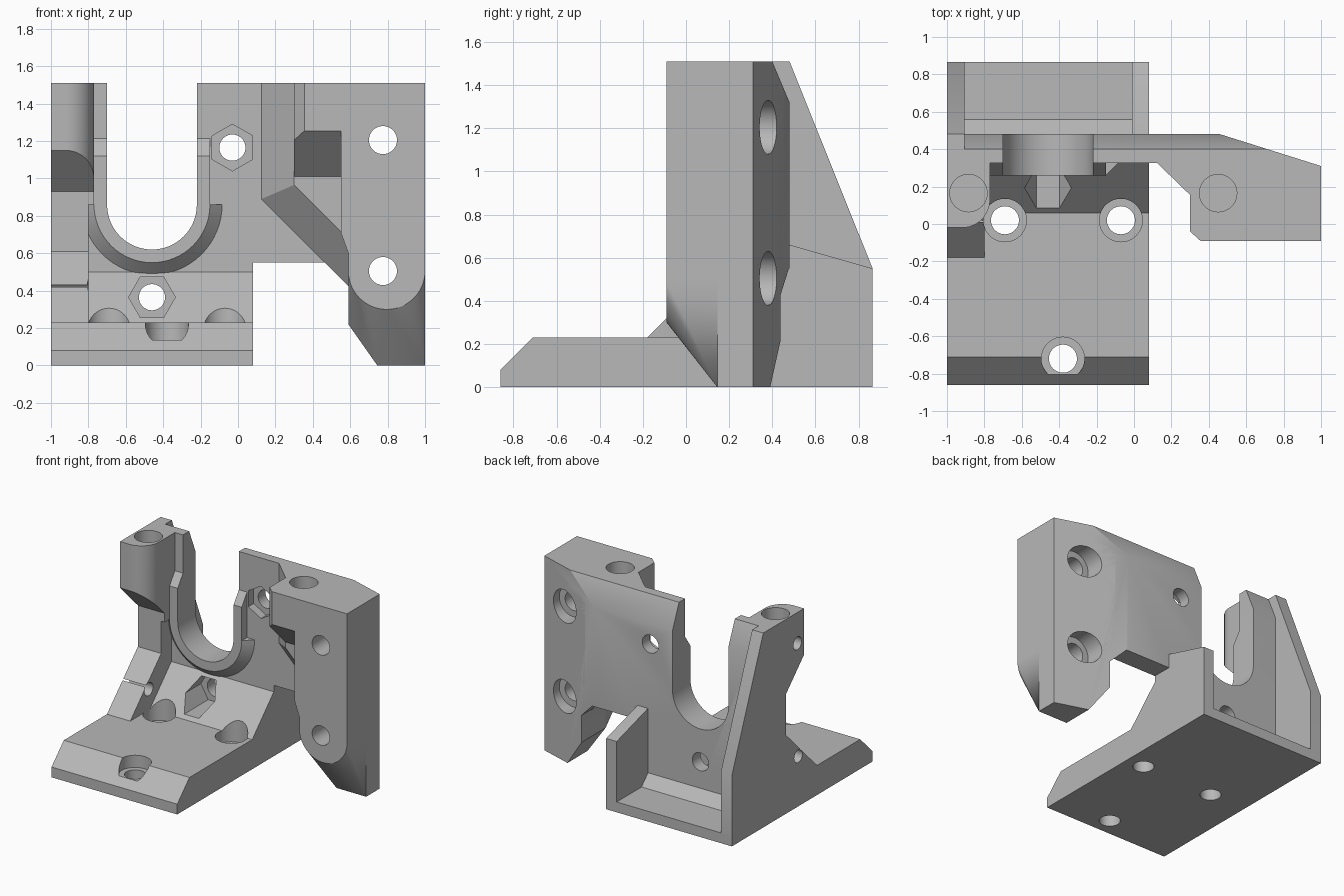
import bpy
import bmesh
from math import cos, sin, pi, radians

if "Cube" in bpy.data.objects:
    bpy.data.objects.remove(bpy.data.objects["Cube"])

grey = bpy.data.materials.new("light grey plastic")
grey.use_nodes = True
grey.diffuse_color = (0.48, 0.48, 0.48, 1)
grey.node_tree.nodes["Principled BSDF"].inputs["Base Color"].default_value = grey.diffuse_color

parts, cutters = [], []


def place(axis, p, h):
    """Put a 2D point at height h along an axis."""
    u, v = p
    return {"x": (h, u, v), "y": (u, h, v), "z": (u, v, h)}[axis]


def finish(name, bm, group):
    bmesh.ops.recalc_face_normals(bm, faces=bm.faces)
    mesh = bpy.data.meshes.new(name)
    bm.to_mesh(mesh)
    bm.free()
    mesh.materials.append(grey)
    obj = bpy.data.objects.new(name, mesh)
    bpy.context.collection.objects.link(obj)
    group.append(obj)
    return obj


def loft(name, axis, first, lo, second, hi, group=parts):
    bm = bmesh.new()
    a = [bm.verts.new(place(axis, p, lo)) for p in first]
    b = [bm.verts.new(place(axis, p, hi)) for p in second]
    bm.faces.new(a)
    bm.faces.new(b)
    for i in range(len(a)):
        j = (i + 1) % len(a)
        bm.faces.new((a[i], a[j], b[j], b[i]))
    return finish(name, bm, group)


def prism(name, axis, outline, lo, hi, group=parts):
    return loft(name, axis, outline, lo, outline, hi, group)


def arc(cx, cy, r, start, end, steps=32):
    angles = [radians(start + (end - start) * i / steps) for i in range(steps + 1)]
    return [(cx + r * cos(t), cy + r * sin(t)) for t in angles]


def hole(axis, u, v, r, lo, hi, sides=40, turn=0):
    ring = arc(u, v, r, turn, turn + 360, sides)[:-1]
    return prism("cutter", axis, ring, lo, hi, cutters)


# Base with chamfered front, wedge under the wall and thin rear floor
base = prism("base", "x", [
    (-.86, 0), (.865, 0), (.865, .08), (.56, .08), (.48, .16), (.48, .505),
    (.33, .505), (.06, .23), (-.71, .23), (-.86, .08)], -1, .08)

# Upright wall
wall = prism("wall", "y", [
    (-1, 0), (.08, 0), (.08, .55), (.47, .55), (.59, .43), (.59, .22),
    (.745, 0), (1, 0), (1, 1.51), (-1, 1.51)], .325, .48)

# Rear gussets
prism("right_gusset", "x", [
    (.4, 0), (.865, 0), (.865, .55), (.48, 1.51), (.4, 1.51)], -1, -.905)
prism("left_gusset", "x", [
    (.4, 0), (.865, 0), (.865, .55), (.48, .66), (.4, .66)], -.01, .08)

# Rib and rounded screw boss
rib = prism("rib", "x", [
    (-.18, .1), (.33, .1), (.33, 1), (.2, 1), (.2, .61), (-.18, .23)], -1, -.8)
boss = prism("boss", "z", [(-1, .35), (-1, -.02)]
             + arc(-.92, .13, .15, -90, 0, 12) + [(-.77, .35)], .86, 1.51)

# Raised lip around the slot
SX, SZ = -.46, .86
lip_arc = loft("lip_arc", "y", arc(SX, SZ, .31, 180, 360), .26,
               arc(SX, SZ, .38, 180, 360), .33)
lip_sides = prism("lip_sides", "x", [
    (.26, SZ), (.26, 1.12), (.33, 1.22), (.33, SZ)], SX - .31, SX + .31)

# Side block: chamfered pad, overhanging head, column and sloped toe
pad = loft("block_pad", "y",
           [(.125, 1.51), (.125, .89), (.7, .315), (.7, 1.51)], .325,
           [(.3, 1.51), (.3, .965), (.7, .565), (.7, 1.51)], .155)
head = prism("block_head", "z", [
    (.3, .325), (.3, -.04), (.355, -.09), (.6, -.09), (.6, .325)], .97, 1.51)
side = [(1, 1.51), (.55, 1.51), (.55, .71), (.59, .6)]
column = prism("block_column", "y", side + [(.59, .505), (1, .505)], -.09, .145)
column_back = prism("block_column_back", "y",
                    side + [(.59, .22), (.745, 0), (1, 0)], .145, .48)
bm = bmesh.new()
for p in arc(.795, .505, .205, 180, 360):
    bm.verts.new(place("y", p, -.09))
for p in [(.59, .505), (.59, .22), (.745, 0), (1, 0), (1, .505)]:
    bm.verts.new(place("y", p, .145))
bmesh.ops.convex_hull(bm, input=bm.verts)
toe = finish("block_toe", bm, parts)

# Cutters: U slot, rear slant, top chamfer, overhang undersides
slot = prism("cutter", "y", [(SX - .24, 2)] + arc(SX, SZ, .24, 180, 360)
             + [(SX + .24, 2)], .1, .7, cutters)
slant = prism("cutter", "z", [(.46, .48), (1.1, .2785), (1.1, .6), (.46, .6)],
              -.1, 1.7, cutters)
top_cut = prism("cutter", "x", [
    (.488, 1.301), (.392, 1.529), (.6, 1.529), (.6, 1.301)], -.905, 1.1, cutters)
head_cut = prism("cutter", "x", [(.155, 1.01), (.155, .9), (-.3, .9), (-.3, 1.465)],
                 .2, .55, cutters)
boss_cut = prism("cutter", "x", [(.2, .93), (.2, .8), (-.3, .8), (-.3, 1.43)],
                 -1.1, -.7, cutters)

# Cutters: screw holes, counterbores and nut pockets
base_holes = []
for x, y in [(-.69, .02), (-.07, .02), (-.38, -.72)]:
    base_holes += [hole("z", x, y, .075, -.1, .3), hole("z", x, y, .115, .135, .6)]
low_nut = [hole("y", -.46, .365, .07, 0, .7), hole("y", -.46, .365, .125, 0, .38, 6)]
high_nut = [hole("y", -.03, 1.165, .07, .2, .7),
            hole("y", -.03, 1.165, .125, .2, .39, 6, 30)]
block_holes = []
for z in (1.205, .505):
    block_holes += [hole("y", .775, z, .075, -.3, .7), hole("y", .775, z, .125, .27, .7)]
boss_hole = hole("z", -.885, .165, .1, 1.2, 1.6)
head_hole = hole("z", .45, .165, .1, 1.27, 1.6)
boss_side = hole("x", .06, 1.27, .05, -1.1, -.885)
rib_side = hole("x", .05, .39, .05, -1.1, -.7)

cuts = {
    base: base_holes + low_nut,
    wall: [slot, slant, top_cut] + low_nut + high_nut + block_holes,
    rib: [rib_side, base_holes[1]],
    boss: [boss_cut, boss_hole, boss_side],
    lip_arc: [slot], lip_sides: [slot],
    pad: [head_hole] + block_holes,
    head: [head_cut, head_hole],
    column: block_holes, toe: block_holes,
    column_back: [slant, top_cut] + block_holes,
}
for obj, tools in cuts.items():
    bpy.context.view_layer.objects.active = obj
    for tool in tools:
        mod = obj.modifiers.new("cut", "BOOLEAN")
        mod.operation = "DIFFERENCE"
        mod.solver = "EXACT"
        mod.object = tool
        bpy.ops.object.modifier_apply(modifier=mod.name)

for tool in cutters:
    bpy.data.objects.remove(tool)

# Smooth the rounded surfaces and keep the edges sharp
bpy.ops.object.select_all(action="DESELECT")
for obj in parts:
    obj.select_set(True)
bpy.context.view_layer.objects.active = base
bpy.ops.object.shade_smooth_by_angle(angle=radians(25))
